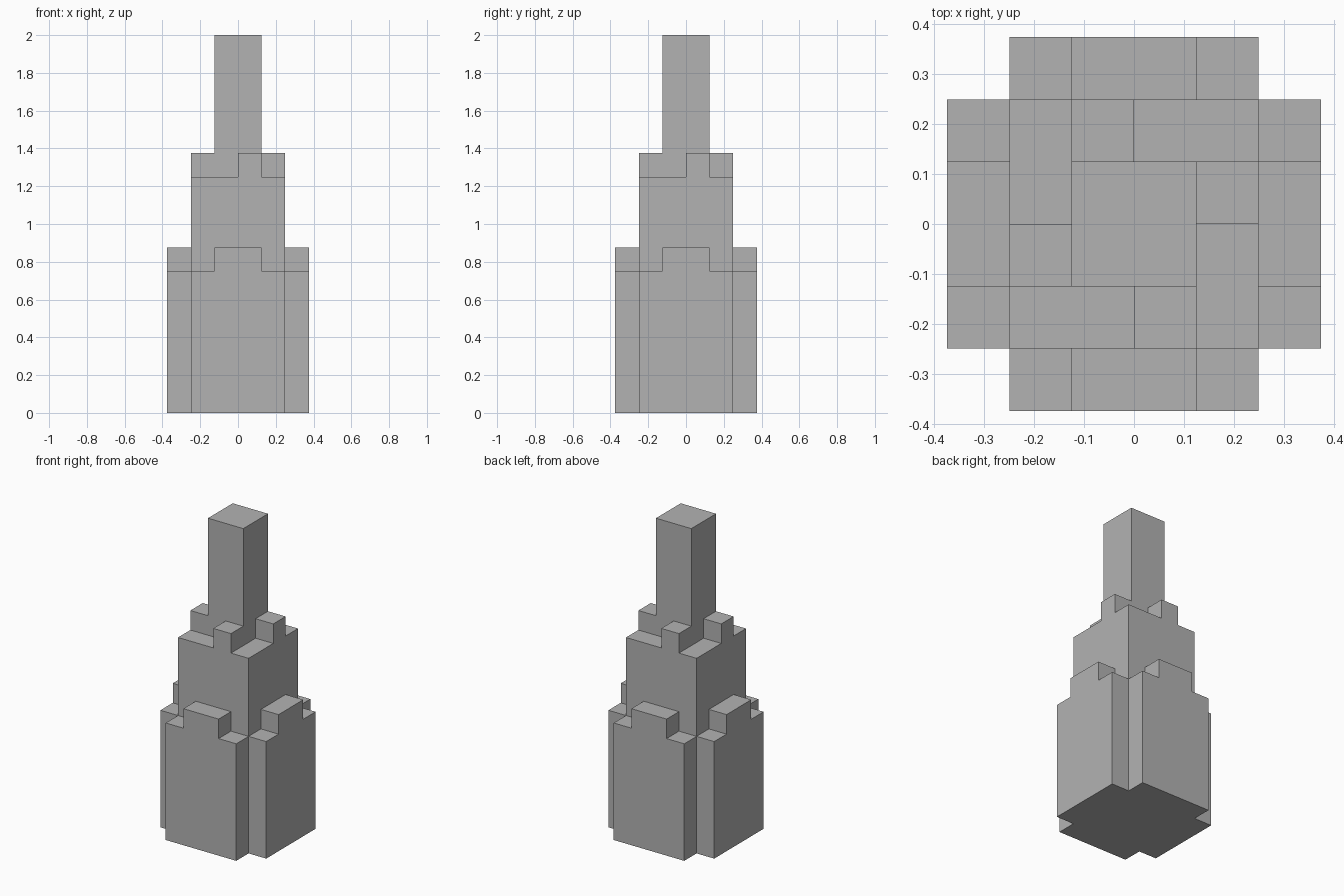
import bpy
import bmesh
from mathutils import Matrix, Vector

cube = bpy.data.objects.get("Cube")
if cube:
    bpy.data.objects.remove(cube, do_unlink=True)

U = 0.125  # block unit

stone = bpy.data.materials.new("grey_stone")
stone.use_nodes = True
grey = (0.45, 0.45, 0.45, 1)
stone.diffuse_color = grey
stone.node_tree.nodes["Principled BSDF"].inputs["Base Color"].default_value = grey


def finish(name, bm, turn):
    """Scale from block units, turn by quarter steps and link."""
    bm.transform(Matrix.Rotation(turn * 1.5707963, 4, "Z") @ Matrix.Scale(U, 4))
    bmesh.ops.recalc_face_normals(bm, faces=bm.faces)
    mesh = bpy.data.meshes.new(name)
    bm.to_mesh(mesh)
    bm.free()
    mesh.materials.append(stone)
    bpy.context.collection.objects.link(bpy.data.objects.new(name, mesh))


def slab(name, outline, y0, y1, turn=0):
    """Extrude an (x, z) outline along y."""
    bm = bmesh.new()
    face = bm.faces.new([bm.verts.new((x, y0, z)) for x, z in outline])
    out = bmesh.ops.extrude_face_region(bm, geom=[face], use_keep_orig=True)
    verts = [v for v in out["geom"] if isinstance(v, bmesh.types.BMVert)]
    bmesh.ops.translate(bm, verts=verts, vec=Vector((0, y1 - y0, 0)))
    finish(name, bm, turn)


def rect(x0, x1, z0, z1):
    return [(x0, z0), (x1, z0), (x1, z1), (x0, z1)]


# Central tower and spire
slab("tower_core", rect(-2, 2, 0, 10), -2, 2)
slab("spire", rect(-1, 1, 10, 16), -1, 1)

# Stepped wall and offset parapet block on each side
wall = [(-2, 0), (2, 0), (2, 6), (1, 6), (1, 7), (-1, 7), (-1, 6), (-2, 6)]
for turn, side in enumerate(("front", "left", "back", "right")):
    slab(side + "_stepped_wall", wall, -3, -2, turn)
    slab(side + "_parapet_block", rect(0, 1, 10, 11), -2, -1, turn)
